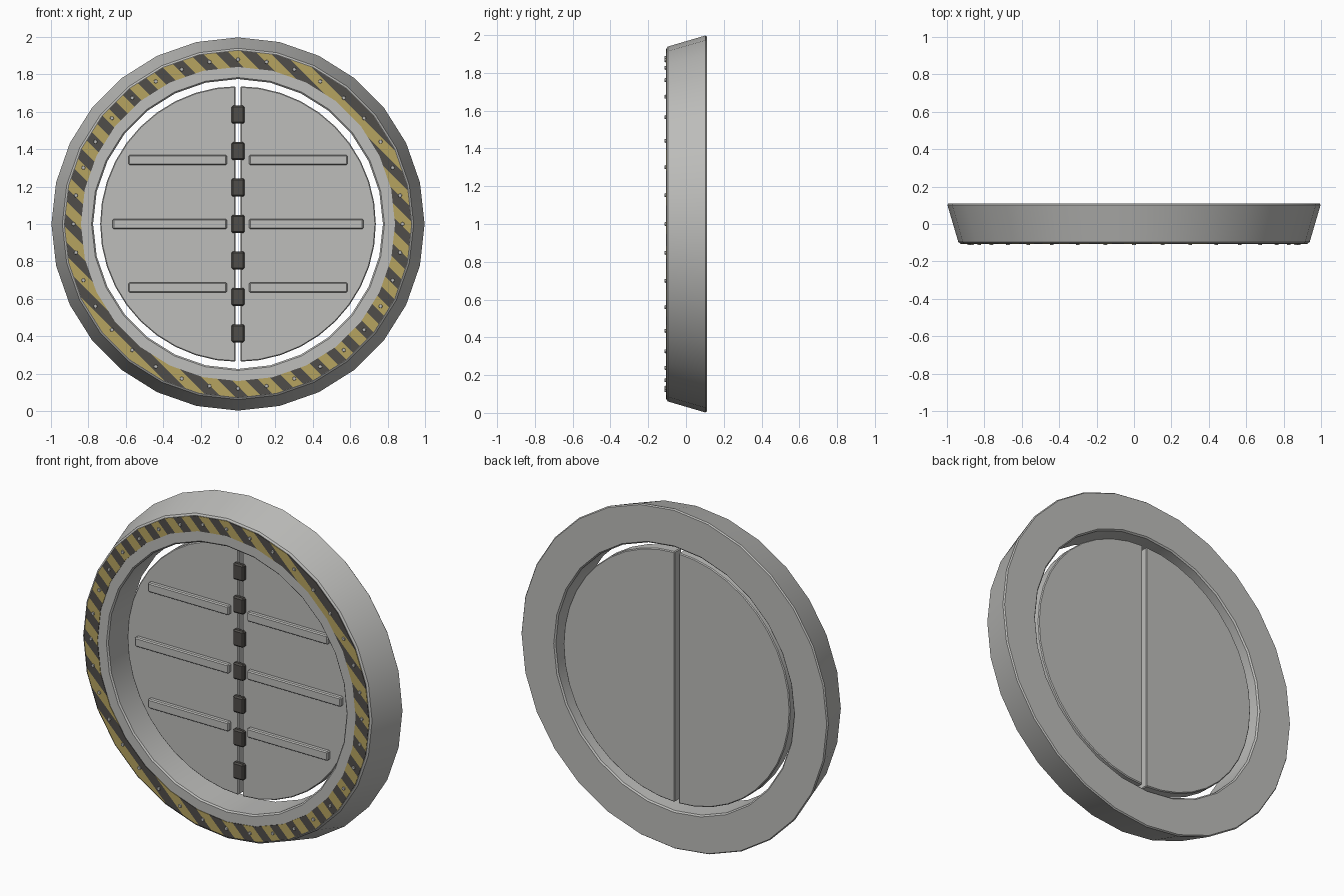
import bpy, bmesh, math
from mathutils import Matrix, Vector

if "Cube" in bpy.data.objects:
    bpy.data.objects.remove(bpy.data.objects["Cube"])

SIDES = 28
CZ = 1.0  # height of the hatch centre


def material(name, rgb):
    m = bpy.data.materials.new(name)
    m.diffuse_color = (*rgb, 1)
    m.use_nodes = True
    m.node_tree.nodes["Principled BSDF"].inputs["Base Color"].default_value = m.diffuse_color
    return m


GREY = material("grey_metal", (0.51, 0.51, 0.495))
DARK = material("dark_grey", (0.08, 0.075, 0.068))
YELLOW = material("warning_yellow", (0.47, 0.37, 0.115))


def finish(bm, name, mats, bevel=0.0):
    """Chamfer the sharp edges, then make an object with smooth-by-angle shading."""
    bmesh.ops.recalc_face_normals(bm, faces=bm.faces)
    if bevel:
        edges = [e for e in bm.edges if len(e.link_faces) == 2 and e.calc_face_angle() > 0.7]
        bmesh.ops.bevel(bm, geom=edges, offset=bevel, segments=1, affect='EDGES')
        bmesh.ops.recalc_face_normals(bm, faces=bm.faces)
    me = bpy.data.meshes.new(name)
    bm.to_mesh(me)
    bm.free()
    for m in mats:
        me.materials.append(m)
    me.polygons.foreach_set("use_smooth", [True] * len(me.polygons))
    me.set_sharp_from_angle(angle=math.radians(30))
    ob = bpy.data.objects.new(name, me)
    bpy.context.collection.objects.link(ob)
    return ob


def revolve(profile):
    """Closed (radius, y) profile turned around the y axis."""
    bm = bmesh.new()
    rings = []
    for i in range(SIDES):
        a = 2 * math.pi * i / SIDES
        rings.append([bm.verts.new((r * math.cos(a), y, CZ + r * math.sin(a))) for r, y in profile])
    n = len(profile)
    for i in range(SIDES):
        p, q = rings[i], rings[(i + 1) % SIDES]
        for j in range(n):
            k = (j + 1) % n
            bm.faces.new((p[j], q[j], q[k], p[k]))
    return bm


def box(name, x0, x1, y0, y1, z0, z1, mat, bevel):
    bm = bmesh.new()
    mtx = (Matrix.Translation(((x0 + x1) / 2, (y0 + y1) / 2, (z0 + z1) / 2))
           @ Matrix.Diagonal((x1 - x0, y1 - y0, z1 - z0, 1)))
    bmesh.ops.create_cube(bm, size=1, matrix=mtx)
    return finish(bm, name, [mat], bevel)


# Outer frame ring, flaring towards the back
finish(revolve([(1.0, 0.11), (0.937, -0.104), (0.775, -0.104), (0.775, 0.11)]),
       "frame_ring", [GREY], 0.008)

# Hazard band: thin plate cut by parallel diagonal planes
bm = revolve([(0.927, -0.103), (0.927, -0.107), (0.84, -0.107), (0.84, -0.103)])
normal = Vector((1, 0, 1)).normalized()
half = 0.87 * 2 / 34
for i in range(-1, 36):
    co = Vector((0, 0, CZ)) + normal * (-0.87 + i * half)
    bmesh.ops.bisect_plane(bm, geom=bm.verts[:] + bm.edges[:] + bm.faces[:],
                           dist=1e-5, plane_co=co, plane_no=normal)
for f in bm.faces:
    u = (f.calc_center_median() - Vector((0, 0, CZ))).dot(normal)
    f.material_index = math.floor((u + 0.87) / half) % 2
finish(bm, "hazard_band", [DARK, YELLOW])

# Bolts around the hazard band
bm = bmesh.new()
for i in range(36):
    a = math.radians(i * 10)
    mtx = (Matrix.Translation((0.88 * math.cos(a), -0.109, CZ + 0.88 * math.sin(a)))
           @ Matrix.Rotation(math.pi / 2, 4, 'X'))
    bmesh.ops.create_cone(bm, cap_ends=True, segments=8, radius1=0.011, radius2=0.009,
                          depth=0.008, matrix=mtx)
finish(bm, "band_bolts", [GREY])

# Two half-disc door leaves with their ribs
for side, s in (("left", -1), ("right", 1)):
    bm = bmesh.new()
    bmesh.ops.create_circle(bm, cap_ends=True, segments=40, radius=0.737,
                            matrix=Matrix.Translation((0, 0.088, CZ))
                            @ Matrix.Rotation(math.pi / 2, 4, 'X'))
    bmesh.ops.bisect_plane(bm, geom=bm.verts[:] + bm.edges[:] + bm.faces[:], dist=1e-5,
                           plane_co=(s * 0.013, 0, 0), plane_no=(s, 0, 0), clear_inner=True)
    ext = bmesh.ops.extrude_face_region(bm, geom=bm.faces[:], use_keep_orig=True)
    verts = [g for g in ext["geom"] if isinstance(g, bmesh.types.BMVert)]
    bmesh.ops.translate(bm, verts=verts, vec=(0, -0.066, 0))
    finish(bm, side + "_door_leaf", [GREY], 0.005)
    for row, z, end in (("lower", 0.66, 0.585), ("middle", 1.0, 0.67), ("upper", 1.343, 0.585)):
        x0, x1 = sorted((s * 0.06, s * end))
        box(f"{side}_{row}_rib", x0, x1, -0.005, 0.026, z - 0.027, z + 0.027, GREY, 0.006)

# Dark clasps along the centre seam
for i in range(7):
    z = 1.0 + (i - 3) * 0.195
    box(f"seam_clasp_{i + 1}", -0.035, 0.035, -0.002, 0.03, z - 0.048, z + 0.048, DARK, 0.008)
